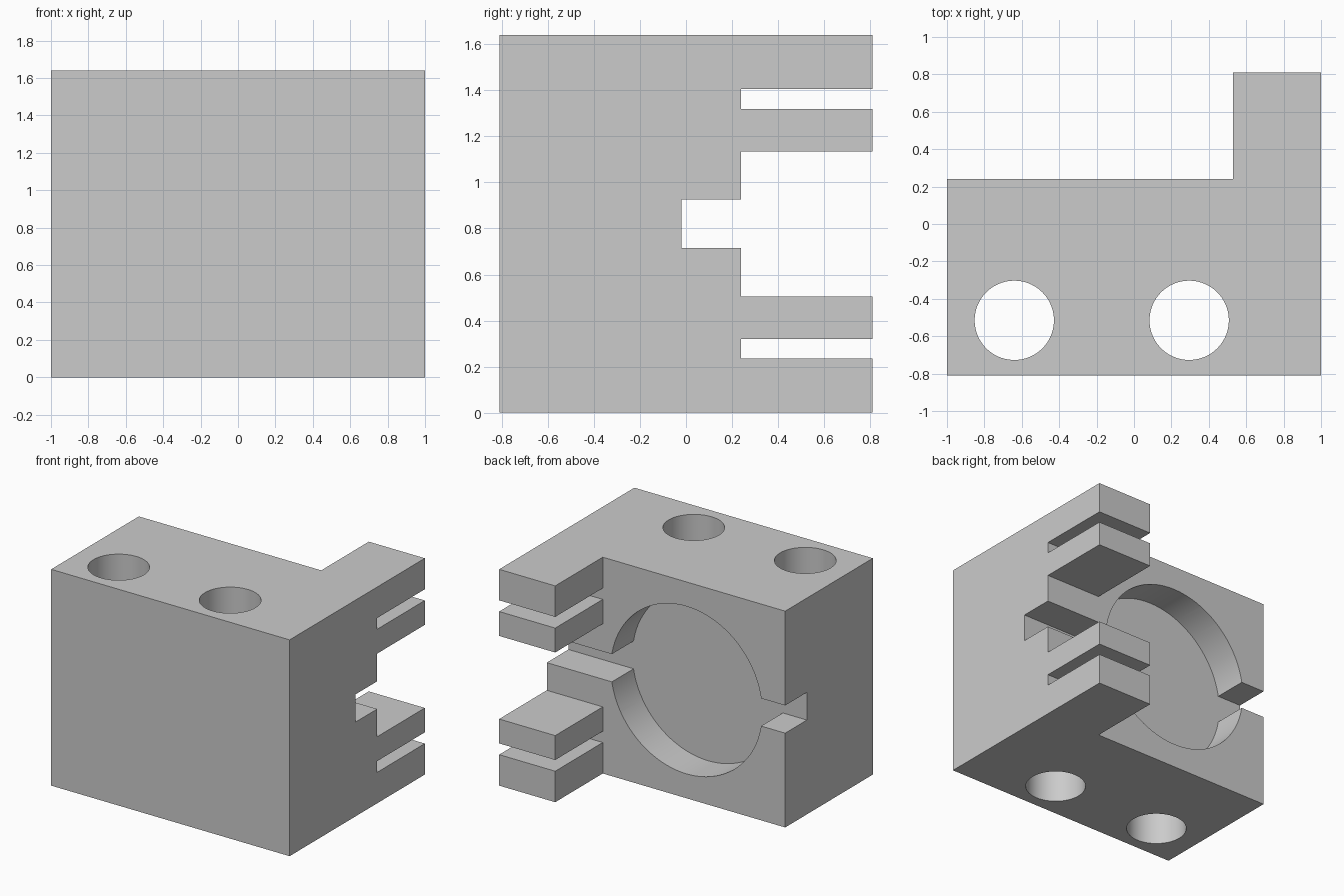
import bpy, bmesh
from mathutils import Matrix

cube = bpy.data.objects.get("Cube")
if cube:
    bpy.data.objects.remove(cube, do_unlink=True)

HEIGHT = 1.64
MID = HEIGHT / 2
BACK = 0.81        # tips of the fingers
FACE = 0.24        # back face of the block
FLOOR = -0.02      # bottom of groove and recess
FINGER_X = 0.53    # inner side of the fingers

grey = bpy.data.materials.new("plain grey")
grey.use_nodes = True
color = (0.6, 0.6, 0.6, 1)
grey.diffuse_color = color
grey.node_tree.nodes["Principled BSDF"].inputs["Base Color"].default_value = color


def make_object(name, bm):
    bmesh.ops.recalc_face_normals(bm, faces=bm.faces)
    mesh = bpy.data.meshes.new(name)
    bm.to_mesh(mesh)
    bm.free()
    mesh.materials.append(grey)
    obj = bpy.data.objects.new(name, mesh)
    bpy.context.collection.objects.link(obj)
    return obj


def extrude_side(name, profile):
    """Extrude a (y, z) outline across the full width."""
    bm = bmesh.new()
    face = bm.faces.new([bm.verts.new((-1, y, z)) for y, z in profile])
    new = bmesh.ops.extrude_face_region(bm, geom=[face])["geom"]
    verts = [v for v in new if isinstance(v, bmesh.types.BMVert)]
    bmesh.ops.translate(bm, vec=(2, 0, 0), verts=verts)
    return make_object(name, bm)


def cylinder(name, radius, depth, center, axis="Z"):
    bm = bmesh.new()
    turn = Matrix.Rotation(1.5707963, 4, "X") if axis == "Y" else Matrix()
    bmesh.ops.create_cone(bm, cap_ends=True, segments=96, radius1=radius,
                          radius2=radius, depth=depth,
                          matrix=Matrix.Translation(center) @ turn)
    return make_object(name, bm)


def box(name, low, high):
    bm = bmesh.new()
    bmesh.ops.create_cube(bm, size=1)
    for v in bm.verts:
        v.co = [a + (b - a) * (c + 0.5) for a, b, c in zip(low, high, v.co)]
    return make_object(name, bm)


# Side outline with groove, slots and fingers, mirrored about mid height
lower = [(-BACK, 0), (BACK, 0), (BACK, 0.235), (FACE, 0.235), (FACE, 0.32),
         (BACK, 0.32), (BACK, 0.505), (FACE, 0.505), (FACE, 0.715), (FLOOR, 0.715)]
upper = [(y, HEIGHT - z) for y, z in reversed(lower)]
block = extrude_side("clamp_block", lower + upper)

# Cutters: open corner beside the fingers, round recess, two through holes
cutters = [
    box("corner_cutter", (-1.2, FACE, -0.2), (FINGER_X, 1, HEIGHT + 0.2)),
    cylinder("recess_cutter", 0.635, 0.8, (-0.172, FLOOR + 0.4, MID), "Y"),
]
for side, x in (("right", -0.64), ("left", 0.295)):
    cutters.append(cylinder(side + "_hole_cutter", 0.212, 3, (x, -0.515, MID)))

for cutter in cutters:
    cutter.hide_render = True
    cutter.hide_viewport = True
    cutter.display_type = "WIRE"
    mod = block.modifiers.new(cutter.name, "BOOLEAN")
    mod.operation = "DIFFERENCE"
    mod.solver = "EXACT"
    mod.object = cutter

# Bake the cuts, then drop the cutters
bpy.context.view_layer.objects.active = block
block.select_set(True)
for mod in list(block.modifiers):
    bpy.ops.object.modifier_apply(modifier=mod.name)
for cutter in cutters:
    bpy.data.objects.remove(cutter, do_unlink=True)
bpy.ops.object.shade_smooth_by_angle(angle=0.5)
